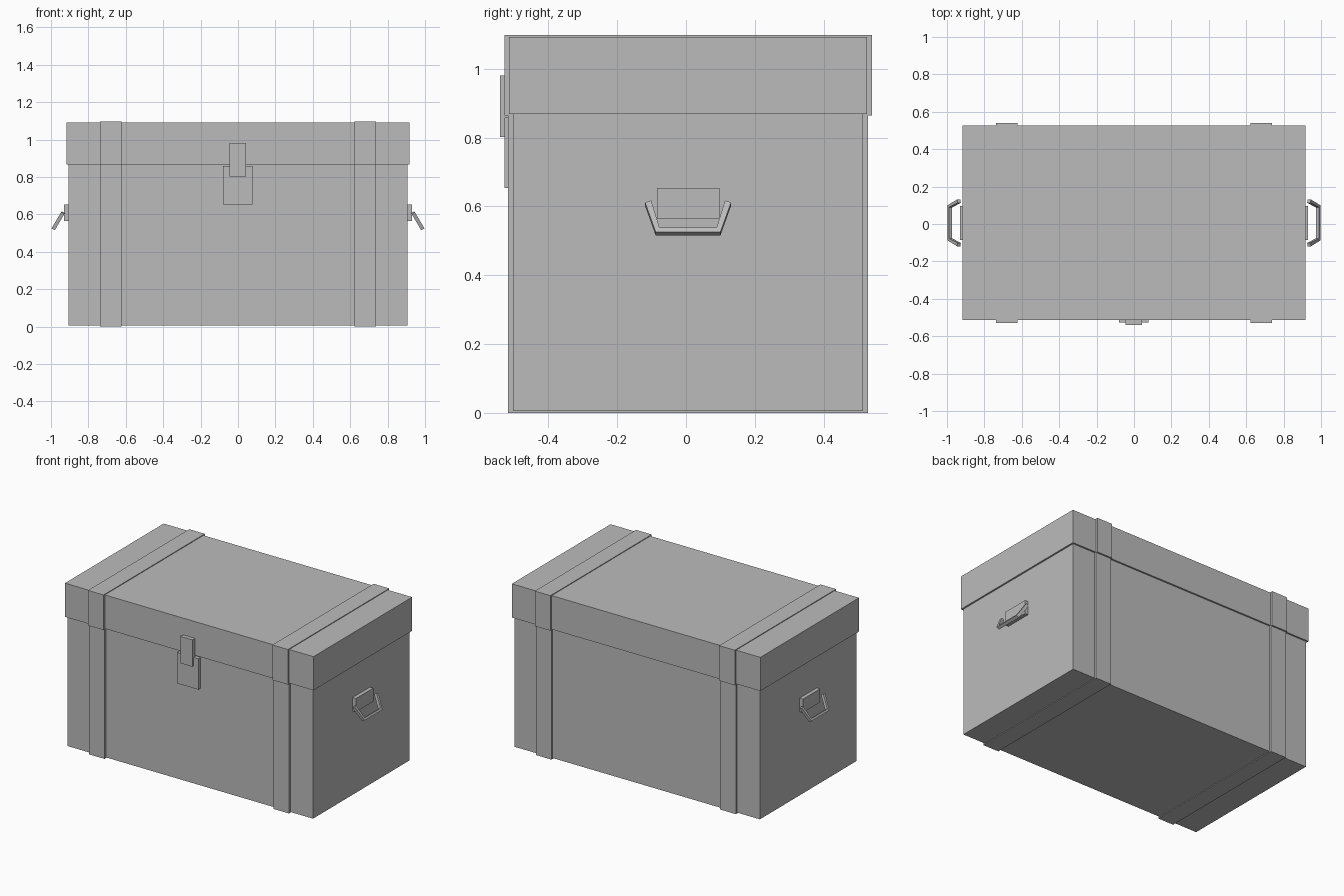
import bpy
import bmesh
from mathutils import Vector

cube = bpy.data.objects.get("Cube")
if cube:
    bpy.data.objects.remove(cube, do_unlink=True)

grey = bpy.data.materials.new("plain_grey")
grey.use_nodes = True
colour = (0.5, 0.5, 0.5, 1)
grey.diffuse_color = colour
bsdf = next(n for n in grey.node_tree.nodes if n.type == "BSDF_PRINCIPLED")
bsdf.inputs["Base Color"].default_value = colour

MID_Y = 0.006  # depth centre of the chest


def finish(name, bm):
    bmesh.ops.recalc_face_normals(bm, faces=bm.faces)
    mesh = bpy.data.meshes.new(name)
    bm.to_mesh(mesh)
    bm.free()
    mesh.materials.append(grey)
    obj = bpy.data.objects.new(name, mesh)
    bpy.context.collection.objects.link(obj)
    return obj


def box(name, x, y, z):
    """Box spanning the (low, high) pairs on each axis."""
    bm = bmesh.new()
    bmesh.ops.create_cube(bm, size=1)
    for v in bm.verts:
        v.co = [span[0] if c < 0 else span[1] for c, span in zip(v.co, (x, y, z))]
    return finish(name, bm)


def around(half):
    return (MID_Y - half, MID_Y + half)


# Chest body and overhanging lid
box("chest_body", (-0.906, 0.906), around(0.509), (0.005, 0.88))
box("lid", (-0.917, 0.917), around(0.52), (0.868, 1.093))

# Straps wrapped around body and lid
for side, label in ((1, "left"), (-1, "right")):
    x = tuple(sorted((side * 0.623, side * 0.738)))
    box(label + "_body_strap", x, around(0.523), (0, 0.87))
    box(label + "_lid_strap", x, around(0.534), (0.864, 1.098))

# Front latch: plate on the body, clasp hanging from the lid
box("latch_plate", (-0.08, 0.077), (-0.527, -0.5), (0.653, 0.859))
box("latch_clasp", (-0.046, 0.042), (-0.541, -0.51), (0.802, 0.981))


def handle(name, side):
    """Bent bar: a U outline in a tilted plane, given thickness."""
    half = [(0.107, 0), (0.125, 0.006), (0.094, 0.106), (0.083, 0.091)]
    down = Vector((0.507, 0, -0.862))
    out = Vector((0.862, 0, 0.507))
    top = Vector((0.943, MID_Y, 0.617))
    outer, inner = half[1:3], (half[3], half[0])
    outline = outer + [(-y, s) for y, s in reversed(outer)]
    outline += [(-y, s) for y, s in reversed(inner)] + list(inner)
    bm = bmesh.new()
    verts = []
    for y, s in outline:
        p = top + down * s + Vector((0, y, 0))
        verts.append(bm.verts.new((side * p.x, p.y, p.z)))
    face = bm.faces.new(verts)
    made = bmesh.ops.extrude_face_region(bm, geom=[face])["geom"]
    moved = [g for g in made if isinstance(g, bmesh.types.BMVert)]
    shift = out * -0.02
    bmesh.ops.translate(bm, verts=moved, vec=(side * shift.x, 0, shift.z))
    finish(name, bm)


# Side handles and their mounting plates
for side, label in ((1, "left"), (-1, "right")):
    x = tuple(sorted((side * 0.9, side * 0.931)))
    box(label + "_handle_plate", x, around(0.091), (0.564, 0.654))
    handle(label + "_handle", side)
